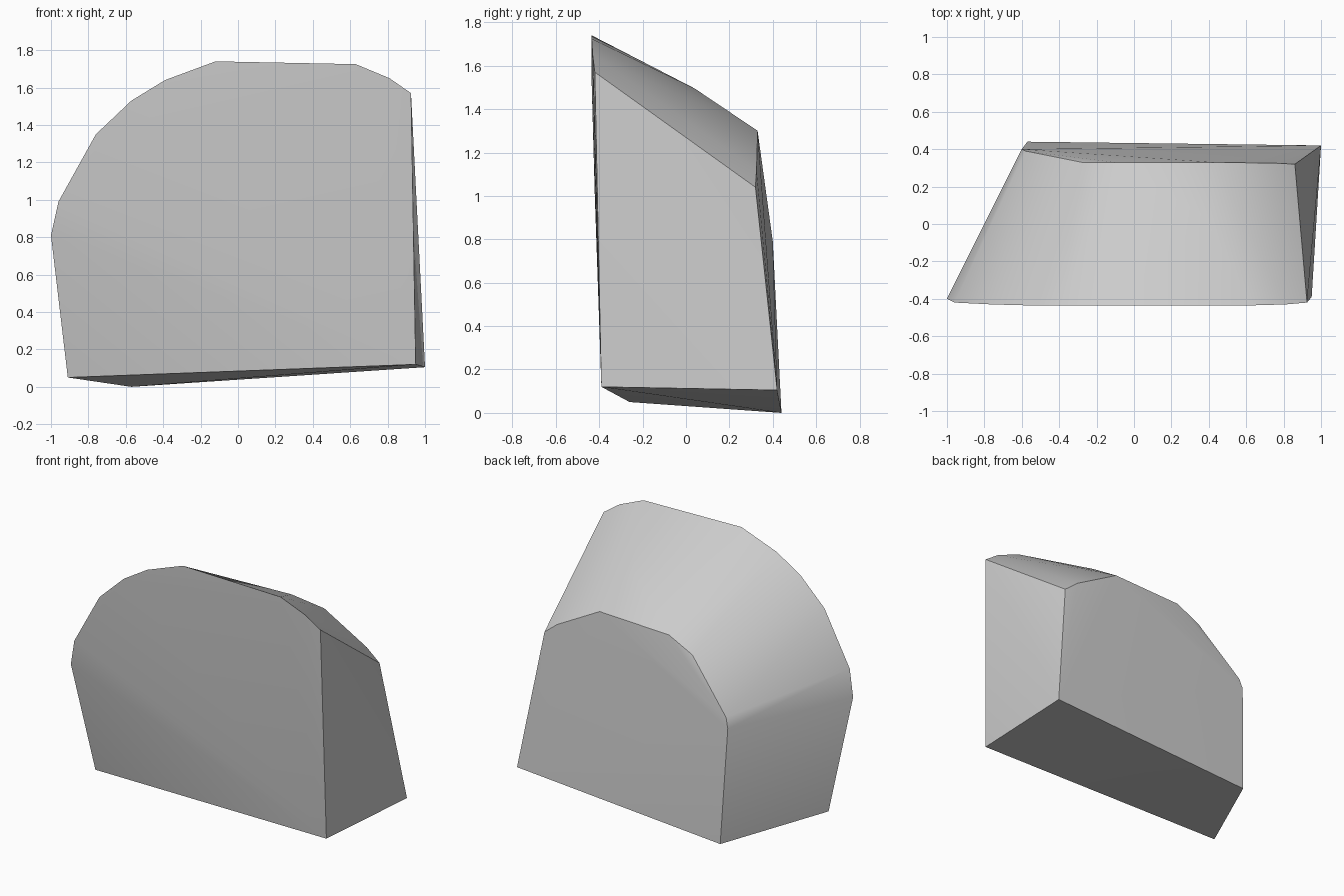
import bpy, bmesh, math

cube = bpy.data.objects.get("Cube")
if cube:
    bpy.data.objects.remove(cube, do_unlink=True)

# Plain grey stone
stone = bpy.data.materials.new("plain_grey")
stone.use_nodes = True
grey = (0.6, 0.6, 0.6, 1)
stone.diffuse_color = grey
stone.node_tree.nodes["Principled BSDF"].inputs["Base Color"].default_value = grey

# Large arched front outline
front = [(-.91, -.26, .05), (.95, -.39, .12), (.925, -.42, 1.57), (.81, -.43, 1.65),
         (.63, -.435, 1.725), (-.12, -.435, 1.74), (-.39, -.435, 1.64),
         (-.57, -.435, 1.53), (-.76, -.43, 1.35), (-.96, -.42, .99), (-1, -.40, .81)]

# Smaller arched back outline
back = [(-.57, .44, 0), (1, .42, .105), (.86, .32, 1.04), (.76, .325, 1.12),
        (.43, .33, 1.3), (-.1, .33, 1.28), (-.28, .33, 1.19),
        (-.58, .39, .86), (-.6, .40, .79)]

# Slight swell along the sloping top
crown = [(.38, .04, 1.495)]

# Block skinned tightly around both outlines
bm = bmesh.new()
for point in front + back + crown:
    bm.verts.new(point)
bmesh.ops.convex_hull(bm, input=bm.verts)
bmesh.ops.recalc_face_normals(bm, faces=bm.faces)
mesh = bpy.data.meshes.new("arched_block")
bm.to_mesh(mesh)
bm.free()
mesh.materials.append(stone)
block = bpy.data.objects.new("arched_block", mesh)
bpy.context.collection.objects.link(block)

# Smooth arch with crisp corners
bpy.ops.object.select_all(action='DESELECT')
block.select_set(True)
bpy.context.view_layer.objects.active = block
bpy.ops.object.shade_smooth_by_angle(angle=math.radians(35))
